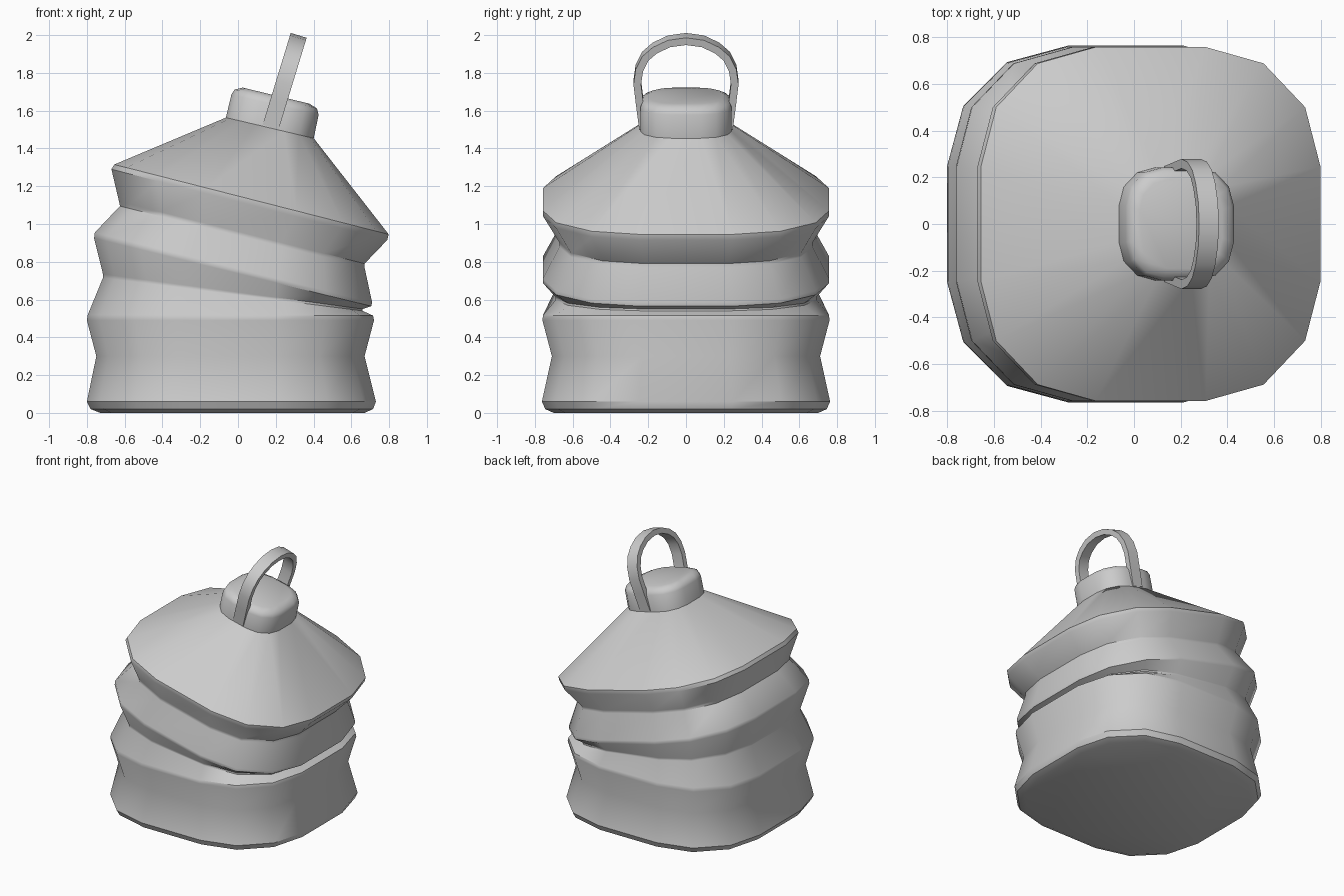
import bpy, bmesh, math
from mathutils import Vector

if "Cube" in bpy.data.objects:
    bpy.data.objects.remove(bpy.data.objects["Cube"])

# Rounded-square section, one quadrant, mirrored to 16 points
QUAD = [(1, .325), (.91, .66), (.665, .908), (.325, 1)]
SECTION = (QUAD + [(-x, y) for x, y in reversed(QUAD)]
           + [(-x, -y) for x, y in QUAD] + [(x, -y) for x, y in reversed(QUAD)])


def finish(name, bm, angle):
    bmesh.ops.recalc_face_normals(bm, faces=bm.faces)
    me = bpy.data.meshes.new(name)
    bm.to_mesh(me)
    bm.free()
    ob = bpy.data.objects.new(name, me)
    bpy.context.collection.objects.link(ob)
    bpy.ops.object.select_all(action='DESELECT')
    ob.select_set(True)
    bpy.context.view_layer.objects.active = ob
    bpy.ops.object.shade_smooth_by_angle(angle=math.radians(angle))
    return ob


def bridge(bm, loops):
    for a, b in zip(loops, loops[1:]):
        n = len(a)
        for i in range(n):
            j = (i + 1) % n
            bm.faces.new((a[i], a[j], b[j], b[i]))
    bm.faces.new(loops[0][::-1])
    bm.faces.new(loops[-1])


def tilted_loft(name, rings, angle):
    """Each ring: left x, left z, right x, right z, half depth."""
    bm = bmesh.new()
    loops = []
    for xl, zl, xr, zr, hy in rings:
        loops.append([bm.verts.new((xl + (xr - xl) * (u + 1) / 2, v * hy,
                                    zl + (zr - zl) * (u + 1) / 2)) for u, v in SECTION])
    bridge(bm, loops)
    return finish(name, bm, angle)


# Bellows body with shoulder cone
tilted_loft("bellows_body", [
    (-.73, 0, .67, 0, .70),
    (-.78, .02, .715, .02, .745),
    (-.80, .06, .73, .06, .763),
    (-.75, .30, .67, .30, .71),
    (-.80, .49, .72, .49, .76),
    (-.795, .52, .715, .515, .757),
    (-.715, .715, .66, .54, .69),
    (-.715, .735, .66, .55, .69),
    (-.762, .925, .705, .565, .757),
    (-.758, .955, .71, .585, .757),
    (-.625, 1.095, .67, .77, .67),
    (-.63, 1.12, .67, .79, .67),
    (-.67, 1.29, .79, .915, .757),
    (-.655, 1.315, .798, .945, .757),
    (-.06, 1.565, .40, 1.455, .24),
], 36)

# Screw cap
tilted_loft("cap", [
    (-.065, 1.56, .40, 1.45, .242),
    (-.035, 1.685, .427, 1.578, .242),
    (-.018, 1.712, .418, 1.612, .228),
    (.025, 1.722, .378, 1.637, .19),
], 50)

# Leaning loop handle: flat strip swept along an arch
half = [(.228, -.015), (.245, .12), (.258, .23), (.247, .31), (.215, .375),
        (.165, .42), (.09, .457), (0, .47)]
path = half + [(-y, u) for y, u in reversed(half[:-1])]
lean = math.radians(17)
up = Vector((math.sin(lean), 0, math.cos(lean)))
side = Vector((math.cos(lean), 0, -math.sin(lean)))
base = Vector((.178, 0, 1.53))
bm = bmesh.new()
loops = []
for i, (y, u) in enumerate(path):
    a, b = path[max(i - 1, 0)], path[min(i + 1, len(path) - 1)]
    t = Vector((b[0] - a[0], b[1] - a[1])).normalized()
    n = Vector((0, t.y, 0)) - up * t.x
    c = base + Vector((0, y, 0)) + up * u
    loops.append([bm.verts.new(c + side * (.044 * s) + n * (.02 * r))
                  for s, r in ((-1, -1), (1, -1), (1, 1), (-1, 1))])
bridge(bm, loops)
finish("handle", bm, 35)
